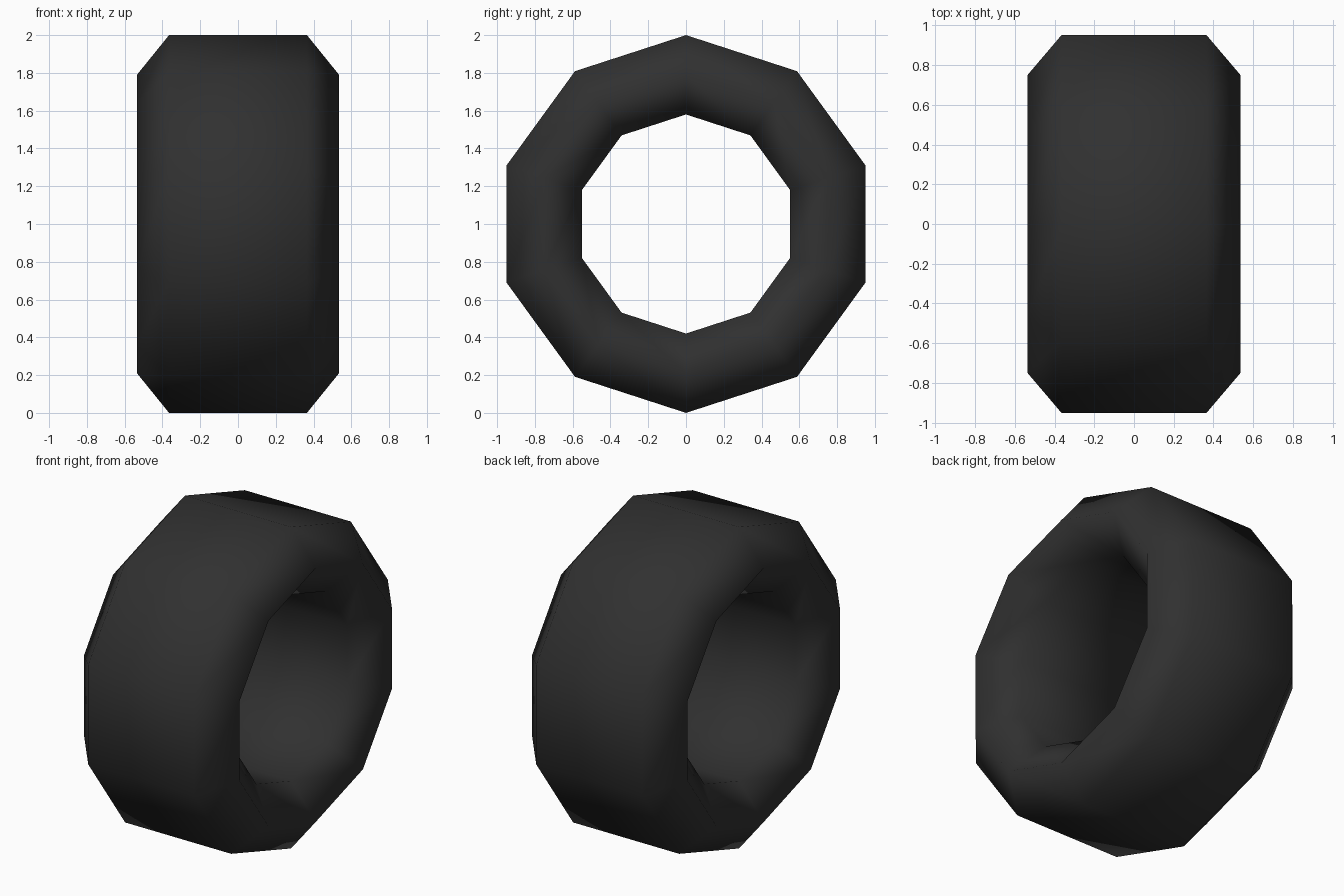
import bpy, math

if "Cube" in bpy.data.objects:
    bpy.data.objects.remove(bpy.data.objects["Cube"])

# Tyre rubber
rubber = bpy.data.materials.new("black_rubber")
rubber.diffuse_color = (0.03, 0.03, 0.03, 1)
rubber.use_nodes = True
rubber.node_tree.nodes["Principled BSDF"].inputs["Base Color"].default_value = rubber.diffuse_color

# Hexagonal cross-section (x, radius), swept round the x axis in ten steps
SIDES = 10
profile = [(-0.365, 1.0), (0.365, 1.0), (0.535, 0.79),
           (0.365, 0.58), (-0.365, 0.58), (-0.535, 0.79)]
n = len(profile)
verts, faces = [], []
for i in range(SIDES):
    a = 2 * math.pi * i / SIDES
    for x, r in profile:
        verts.append((x, r * math.sin(a), 1 + r * math.cos(a)))
    for j in range(n):
        k, i2 = (j + 1) % n, (i + 1) % SIDES
        faces.append((i * n + j, i * n + k, i2 * n + k, i2 * n + j))

mesh = bpy.data.meshes.new("tyre")
mesh.from_pydata(verts, [], faces)
mesh.materials.append(rubber)

# Make the normals face outward, then smooth all over
import bmesh
bm = bmesh.new()
bm.from_mesh(mesh)
bmesh.ops.recalc_face_normals(bm, faces=bm.faces)
for f in bm.faces:
    f.smooth = True
bm.to_mesh(mesh)
bm.free()

tyre = bpy.data.objects.new("tyre", mesh)
bpy.context.collection.objects.link(tyre)
